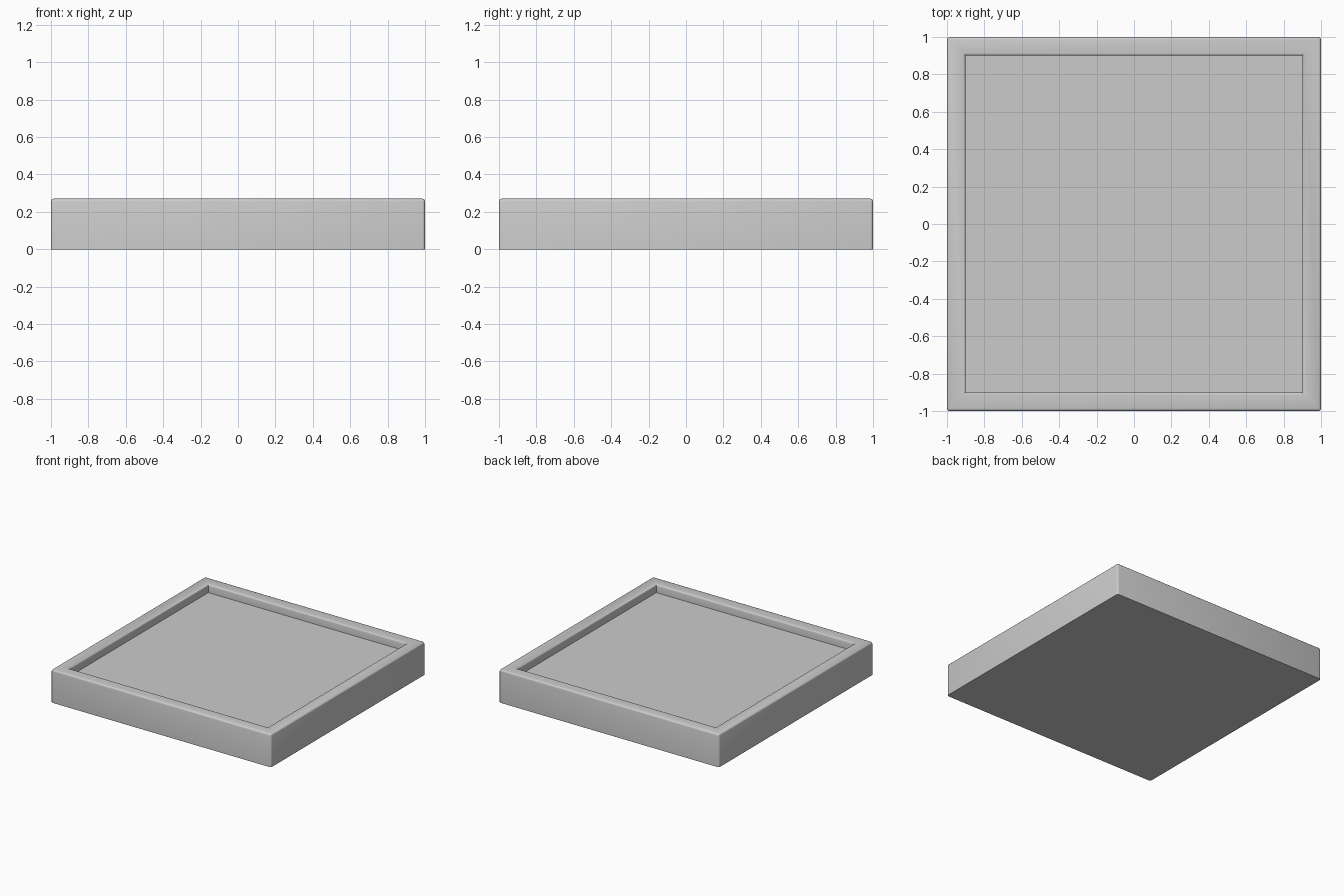
import bpy
import bmesh
from mathutils import Matrix

if "Cube" in bpy.data.objects:
    bpy.data.objects.remove(bpy.data.objects["Cube"])

HEIGHT, RIM, DEPTH, ROUND = 0.27, 0.14, 0.068, 0.014

bm = bmesh.new()

# Square slab standing on the ground
bmesh.ops.create_cube(bm, size=1, matrix=Matrix.Translation((0, 0, HEIGHT / 2))
                      @ Matrix.Diagonal((2, 2, HEIGHT, 1)))

# Rim and shallow recess
bm.normal_update()
top = max(bm.faces, key=lambda f: f.calc_center_median().z)
bmesh.ops.inset_region(bm, faces=[top], thickness=RIM)
floor = bmesh.ops.extrude_discrete_faces(bm, faces=[top])["faces"][0]
bmesh.ops.translate(bm, verts=floor.verts, vec=(0, 0, -DEPTH))


# Softened edges: outer top, outer corners and the lip of the recess
def needs_rounding(edge):
    a, b = (v.co for v in edge.verts)
    outer = all(abs(c.x) > 0.99 and abs(c.y) > 0.99 for c in (a, b))
    at_top = min(a.z, b.z) > HEIGHT - 0.001
    straight = abs(a.x - b.x) < 0.001 or abs(a.y - b.y) < 0.001
    if at_top:
        return straight
    return outer and abs(a.z - b.z) > 0.01


edges = [e for e in bm.edges if needs_rounding(e)]
bmesh.ops.bevel(bm, geom=edges, offset=ROUND, segments=3, profile=0.5,
                affect='EDGES', clamp_overlap=True)
bmesh.ops.recalc_face_normals(bm, faces=bm.faces)

mesh = bpy.data.meshes.new("square_tray")
bm.to_mesh(mesh)
bm.free()
tray = bpy.data.objects.new("square_tray", mesh)
bpy.context.collection.objects.link(tray)

# Smooth bevels, crisp recess and base
bpy.context.view_layer.objects.active = tray
tray.select_set(True)
bpy.ops.object.shade_smooth_by_angle(angle=0.7)
